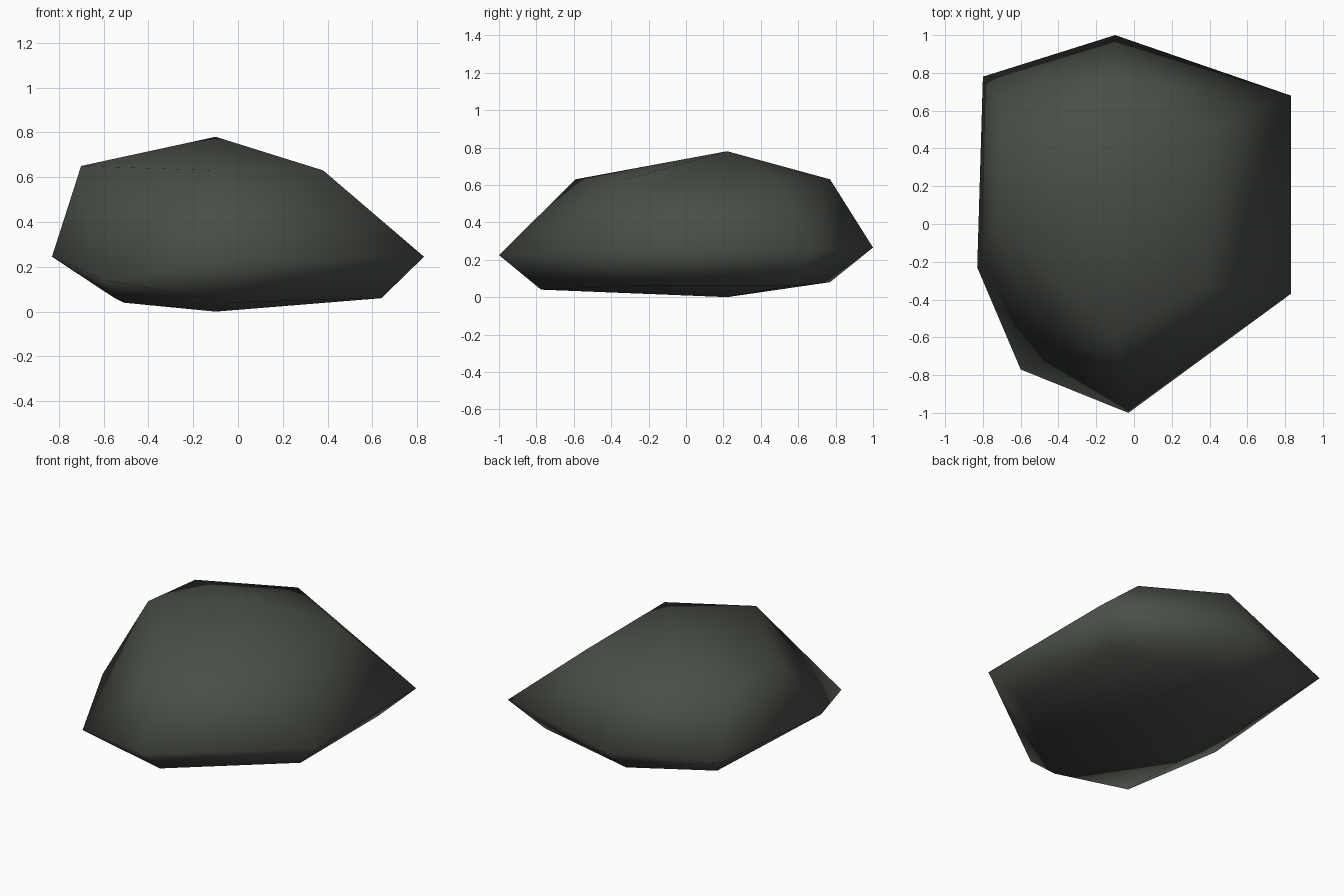
import bpy
import bmesh

# Rock described as stacked rings of corners between a bottom and a top point
bottom = [(-0.10, 0.22, 0.00)]
lower_ring = [(-0.10, 0.77, 0.08), (0.64, 0.56, 0.06), (0.64, -0.26, 0.06),
              (-0.03, -0.775, 0.04), (-0.51, -0.03, 0.04), (-0.55, 0.46, 0.06)]
middle_ring = [(-0.10, 1.00, 0.265), (0.83, 0.68, 0.245), (0.83, -0.37, 0.245),
               (-0.03, -1.00, 0.225), (-0.60, -0.77, 0.14), (-0.83, -0.23, 0.245),
               (-0.80, 0.78, 0.30)]
upper_ring = [(-0.10, 0.77, 0.63), (0.38, 0.49, 0.63), (0.38, -0.32, 0.63),
              (-0.10, -0.59, 0.63), (-0.70, 0.06, 0.65), (-0.65, 0.48, 0.645)]
top = [(-0.10, 0.22, 0.78)]

# Wrap the corners in a convex skin
bm = bmesh.new()
for co in bottom + lower_ring + middle_ring + upper_ring + top:
    bm.verts.new(co)
bmesh.ops.convex_hull(bm, input=bm.verts[:])
bmesh.ops.recalc_face_normals(bm, faces=bm.faces[:])
for f in bm.faces:
    f.smooth = True

mesh = bpy.data.meshes.new("rock")
bm.to_mesh(mesh)
bm.free()

# Dark grey-green stone
stone = bpy.data.materials.new("dark grey green stone")
stone.diffuse_color = (0.068, 0.077, 0.064, 1.0)
mesh.materials.append(stone)

rock = bpy.data.objects.new("rock", mesh)
bpy.context.collection.objects.link(rock)
